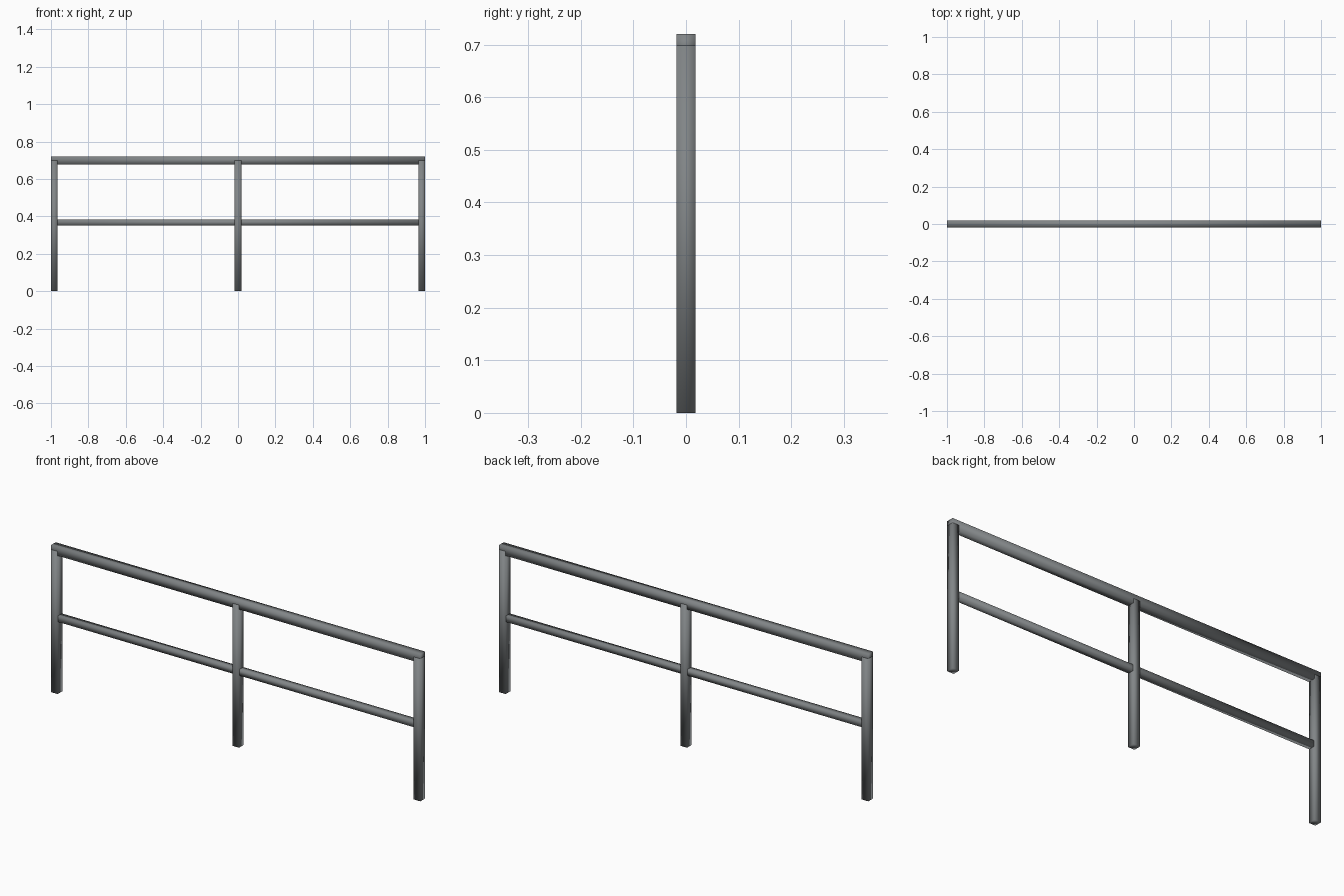
import bpy
import bmesh
from mathutils import Matrix

default_cube = bpy.data.objects.get("Cube")
if default_cube:
    bpy.data.objects.remove(default_cube, do_unlink=True)

# Single painted steel colour
steel = bpy.data.materials.new("grey_steel")
steel.use_nodes = True
colour = (0.22, 0.235, 0.242, 1.0)
steel.diffuse_color = colour
steel.node_tree.nodes["Principled BSDF"].inputs["Base Color"].default_value = colour


def bar(name, low, high):
    """Softly shaded square bar between two opposite corners."""
    size = [b - a for a, b in zip(low, high)]
    centre = [(a + b) / 2 for a, b in zip(low, high)]
    bm = bmesh.new()
    bmesh.ops.create_cube(bm, size=1.0)
    bm.transform(Matrix.Translation(centre) @ Matrix.Diagonal((*size, 1.0)))
    for face in bm.faces:
        face.smooth = True
    mesh = bpy.data.meshes.new(name)
    bm.to_mesh(mesh)
    bm.free()
    mesh.materials.append(steel)
    obj = bpy.data.objects.new(name, mesh)
    bpy.context.collection.objects.link(obj)
    return obj


half = 0.018          # half the width of a post
post_top = 0.698
end = 1.0 - half      # centre line of the end posts

# Three upright posts
for name, x in (("right_post", -end), ("middle_post", 0.0), ("left_post", end)):
    bar(name, (x - half, -half, 0.0), (x + half, half, post_top))

# Handrail over the post tops, a hair thinner than the posts
depth = half - 0.0003
bar("top_rail", (-0.9997, -depth, 0.677), (0.9997, depth, 0.72))

# Thinner rail at mid height, running through the posts
bar("middle_rail", (-end, -0.015, 0.352), (end, 0.015, 0.382))
